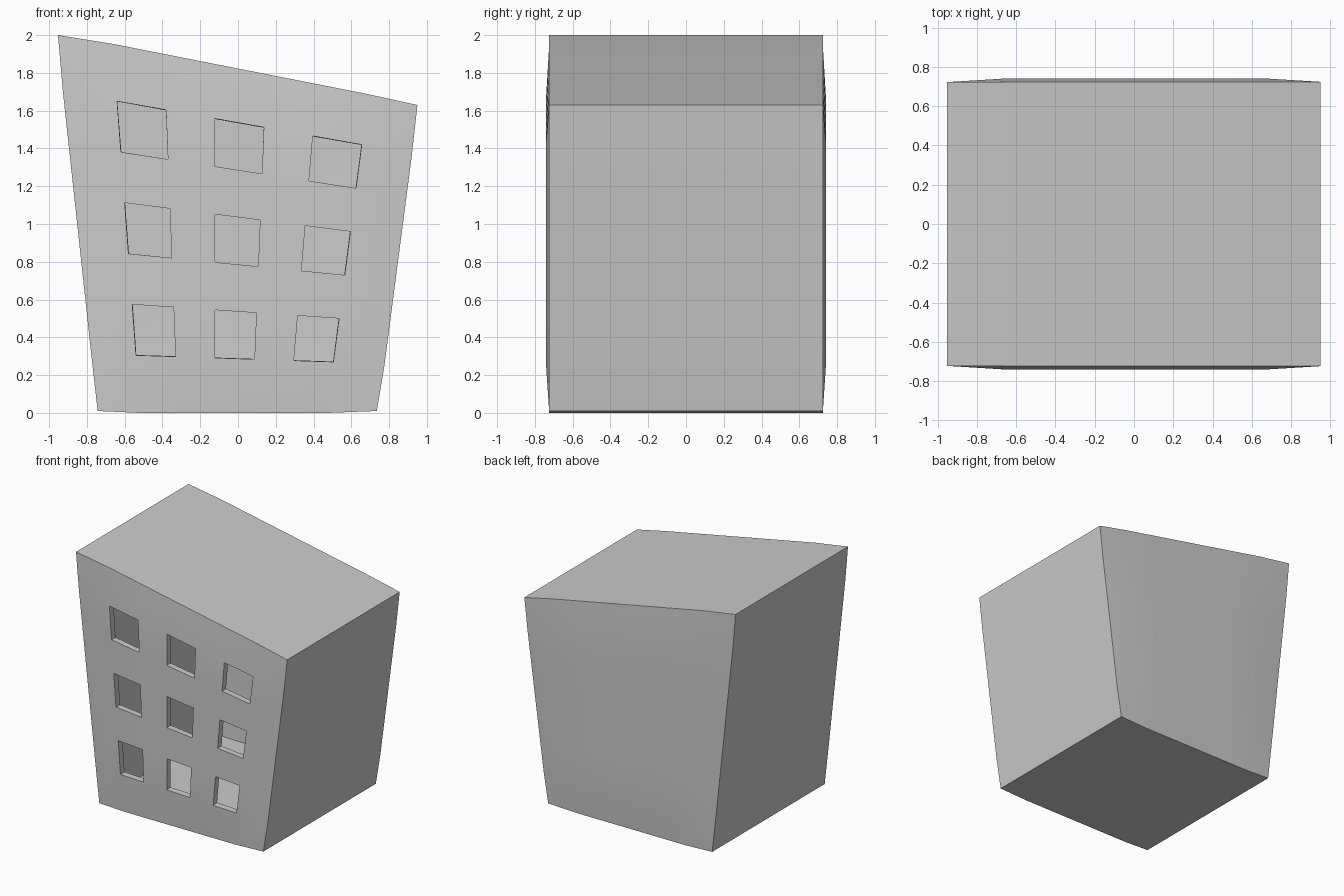
import bpy, bmesh
from mathutils import Vector

if "Cube" in bpy.data.objects:
    bpy.data.objects.remove(bpy.data.objects["Cube"])

N = 8  # grid points each way: border, three windows, border


def lerp(a, b, t):
    return a + (b - a) * t


def facade_point(i, j):
    """x, z of the warped facade grid; i runs left to right, j bottom to top."""
    u, v = (i - 1) / 5, (j - 1) / 5
    x = lerp(lerp(-0.54, -0.64, v), lerp(0.505, 0.655, v), u)
    z = lerp(lerp(0.305, 1.65, v), lerp(0.27, 1.42, v), u)
    if i == 0:
        z = lerp(0.32, 1.71, v)
        x = lerp(-0.778, -0.928, v)
    if i == N - 1:
        z = lerp(0.25, 1.36, v)
        x = lerp(0.775, 0.92, v)
    if j == 0:
        x = {0: -0.743, N - 1: 0.735}.get(i, x)
        z = 0.01 if i in (0, N - 1) else 0.0
    if j == N - 1:
        x = {0: -0.953, N - 1: 0.95}.get(i, x)
        z = {0: 2.0, N - 1: 1.63}.get(i, 1.823 - 0.197 * x)
    return x, z


bm = bmesh.new()
grids = {}
for side in (-1, 1):
    for i in range(N):
        for j in range(N):
            border = i in (0, N - 1) or j in (0, N - 1)
            x, z = facade_point(i, j)
            y = side * (0.724 if border else 0.742)
            grids[side, i, j] = bm.verts.new((x, y, z))

# front wall with window openings, and plain back wall
for side in (-1, 1):
    for i in range(N - 1):
        for j in range(N - 1):
            if side == -1 and i % 2 == 1 and j % 2 == 1:
                continue
            bm.faces.new([grids[side, a, b] for a, b in
                          ((i, j), (i + 1, j), (i + 1, j + 1), (i, j + 1))])

# side walls, floor and sloping roof
for k in range(N - 1):
    for a, b in (((0, k), (0, k + 1)), ((N - 1, k), (N - 1, k + 1)),
                 ((k, 0), (k + 1, 0)), ((k, N - 1), (k + 1, N - 1))):
        bm.faces.new([grids[-1, *a], grids[-1, *b], grids[1, *b], grids[1, *a]])

# make every face point away from the middle
bm.normal_update()
centre = Vector((0, 0, 0.9))
for f in bm.faces:
    if f.normal.dot(f.calc_center_median() - centre) < 0:
        f.normal_flip()

mesh = bpy.data.meshes.new("building_shell")
bm.to_mesh(mesh)
bm.free()
shell = bpy.data.objects.new("building_shell", mesh)
bpy.context.collection.objects.link(shell)

# hollow interior and window reveals
wall = shell.modifiers.new("wall_thickness", 'SOLIDIFY')
wall.thickness = 0.05
wall.offset = -1
wall.use_even_offset = True

bpy.context.view_layer.objects.active = shell
shell.select_set(True)
bpy.ops.object.modifier_apply(modifier=wall.name)
bpy.ops.object.shade_smooth_by_angle(angle=0.52)
